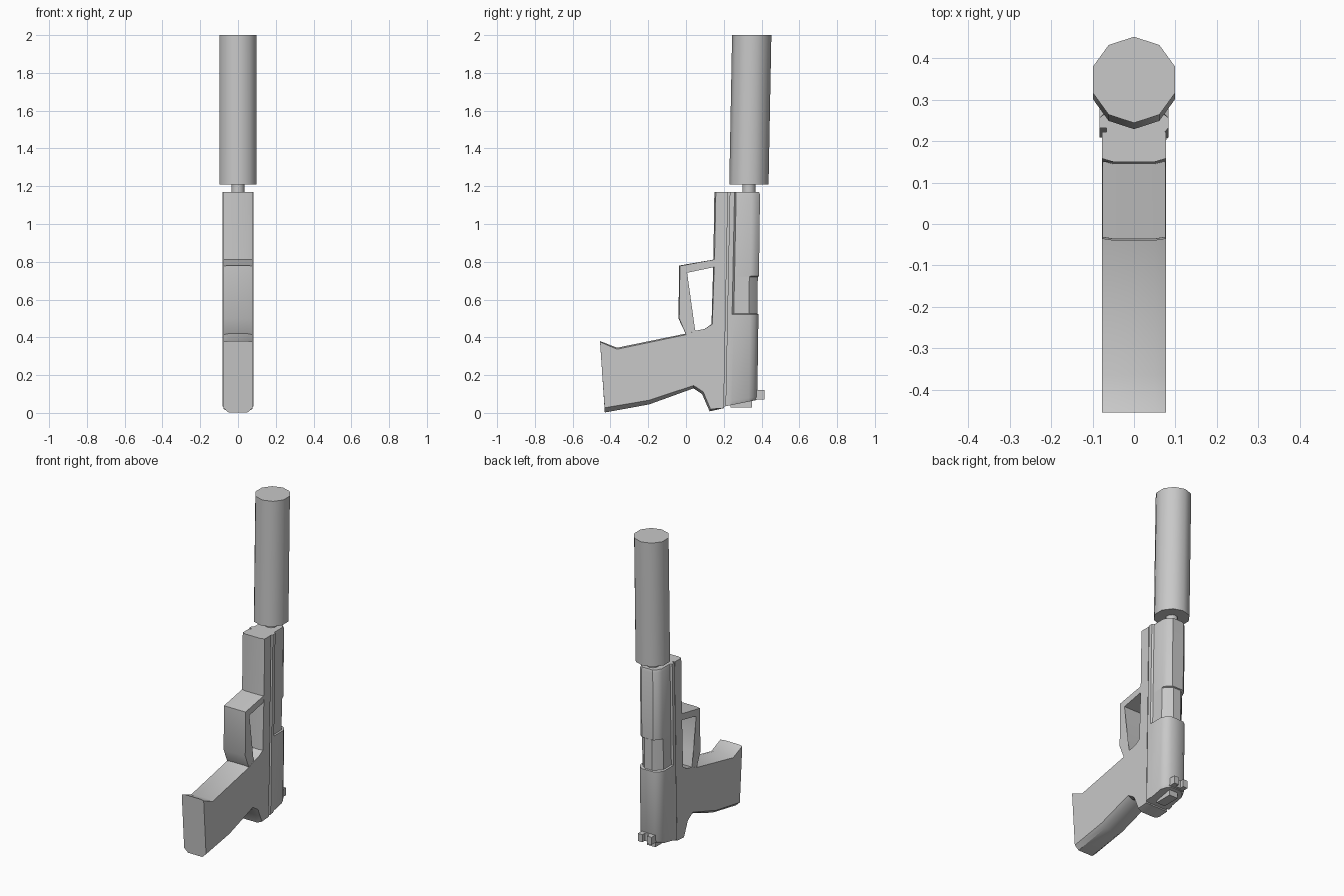
import bpy, bmesh, math
from mathutils import Matrix, Vector

cube = bpy.data.objects.get("Cube")
if cube:
    bpy.data.objects.remove(cube, do_unlink=True)

grey = bpy.data.materials.new("Gunmetal grey")
grey.use_nodes = True
GREY = (0.58, 0.58, 0.58, 1)
grey.diffuse_color = GREY
grey.node_tree.nodes["Principled BSDF"].inputs["Base Color"].default_value = GREY


def finish(name, bm, angle=40):
    bmesh.ops.recalc_face_normals(bm, faces=bm.faces)
    me = bpy.data.meshes.new(name)
    bm.to_mesh(me)
    bm.free()
    ob = bpy.data.objects.new(name, me)
    me.materials.append(grey)
    bpy.context.collection.objects.link(ob)
    bpy.ops.object.select_all(action='DESELECT')
    ob.select_set(True)
    bpy.context.view_layer.objects.active = ob
    bpy.ops.object.shade_smooth_by_angle(angle=math.radians(angle))
    return ob


def loft(name, rings, angle=40):
    """Skin matching rings of points and cap both ends."""
    bm = bmesh.new()
    rows = [[bm.verts.new(p) for p in ring] for ring in rings]
    n = len(rows[0])
    for a, b in zip(rows, rows[1:]):
        for i in range(n):
            j = (i + 1) % n
            bm.faces.new((a[i], a[j], b[j], b[i]))
    caps = [bm.faces.new(rows[0]), bm.faces.new(rows[-1])]
    bmesh.ops.triangulate(bm, faces=caps)
    return finish(name, bm, angle)


def plate(name, outline, half, mid):
    """Side outline of (y, z, edge dy, edge dz), softened towards both sides."""
    def ring(x, k):
        return [(x, y + k * dy, z + k * dz) for y, z, dy, dz in outline]
    return loft(name, [ring(-half, 1), ring(-mid, 0), ring(mid, 0), ring(half, 1)])


def box(name, lo, hi):
    bm = bmesh.new()
    bmesh.ops.create_cube(bm, size=1)
    lo, hi = Vector(lo), Vector(hi)
    for v in bm.verts:
        v.co = [l + (c + 0.5) * (h - l) for l, h, c in zip(lo, hi, v.co)]
    return finish(name, bm)


def cylinder(name, radius, sides, z0, z1, y0, y1, turn=0.0):
    """Upright cylinder leaning from y0 at the bottom to y1 at the top."""
    ring = [(radius * math.sin(turn + 2 * math.pi * i / sides),
             radius * math.cos(turn + 2 * math.pi * i / sides)) for i in range(sides)]
    return loft(name, [[(x, y + yc, z) for x, y in ring]
                       for yc, z in ((y0, z0), (y1, z1))])


# Frame with grip
plate("frame_and_grip", [
    (0.150, 1.170, 0.008, 0), (0.222, 1.170, 0, 0), (0.200, 0.025, 0, 0),
    (0.125, 0.008, 0.005, 0.012), (0.085, 0.100, 0.006, 0.012),
    (0.040, 0.130, 0, 0.015), (-0.195, 0.045, 0, 0.022),
    (-0.430, 0.002, -0.001, 0.025), (-0.455, 0.380, 0, -0.004),
    (-0.365, 0.345, 0, -0.008), (0.000, 0.420, 0, -0.006),
    (0.050, 0.435, 0, 0), (0.100, 0.445, 0, 0),
    (0.135, 0.470, 0.004, 0), (0.145, 0.810, 0.006, 0)], 0.077, 0.05)

# Trigger guard
plate("trigger_guard", [
    (0.160, 0.814, 0, 0), (-0.036, 0.780, 0.004, -0.002), (-0.040, 0.500, 0.004, 0),
    (0.000, 0.415, 0, 0), (0.050, 0.425, 0, 0), (0.050, 0.437, 0, 0),
    (0.006, 0.520, 0, 0), (0.006, 0.742, 0, 0), (0.160, 0.774, 0, 0)], 0.076, 0.05)


# Slide, with a narrower front half and an ejection port in its upper edges
def slide_ring(z, up, shoulder, crown, drop=0.0, slope=0.0):
    y0 = 0.232 - 0.020 * (1.17 - z)
    y1 = 0.392 - 0.013 * (1.17 - z) - drop
    half = [(0.066, y0 - 0.02), (0.066, y0), (0.083, y0), (0.083, y0 + 0.025),
            (up, y0 + 0.034), (up, y1 - 0.045), (shoulder, y1 - 0.018), (crown, y1)]
    pts = half + [(-x, y) for x, y in reversed(half)]
    return [(x, y, z + slope * (y - y0)) for x, y in pts]


loft("slide", [
    slide_ring(0.035, 0.076, 0.060, 0.035, 0.006, 0.20),
    slide_ring(0.060, 0.083, 0.068, 0.042, 0.0, 0.15),
    slide_ring(0.522, 0.083, 0.068, 0.042),
    slide_ring(0.526, 0.074, 0.050, 0.026, 0.006),
    slide_ring(0.720, 0.074, 0.050, 0.026, 0.006),
    slide_ring(0.724, 0.074, 0.062, 0.040),
    slide_ring(1.155, 0.074, 0.062, 0.040),
    slide_ring(1.170, 0.070, 0.056, 0.036, 0.005)], 35)

# Hammer and rear sight
box("hammer", (-0.03, 0.235, 0.028), (0.03, 0.350, 0.09))
box("rear_sight_base", (-0.048, 0.355, 0.072), (0.048, 0.390, 0.120))
for side, s in (("left", 1), ("right", -1)):
    a, b = sorted((0.016 * s, 0.048 * s))
    box("rear_sight_post_" + side, (a, 0.370, 0.072), (b, 0.415, 0.120))

# Barrel tip and ten-sided silencer
cylinder("barrel", 0.035, 10, 1.10, 1.25, 0.332, 0.334)
cylinder("silencer", 0.104, 10, 1.208, 2.0, 0.333, 0.348)
